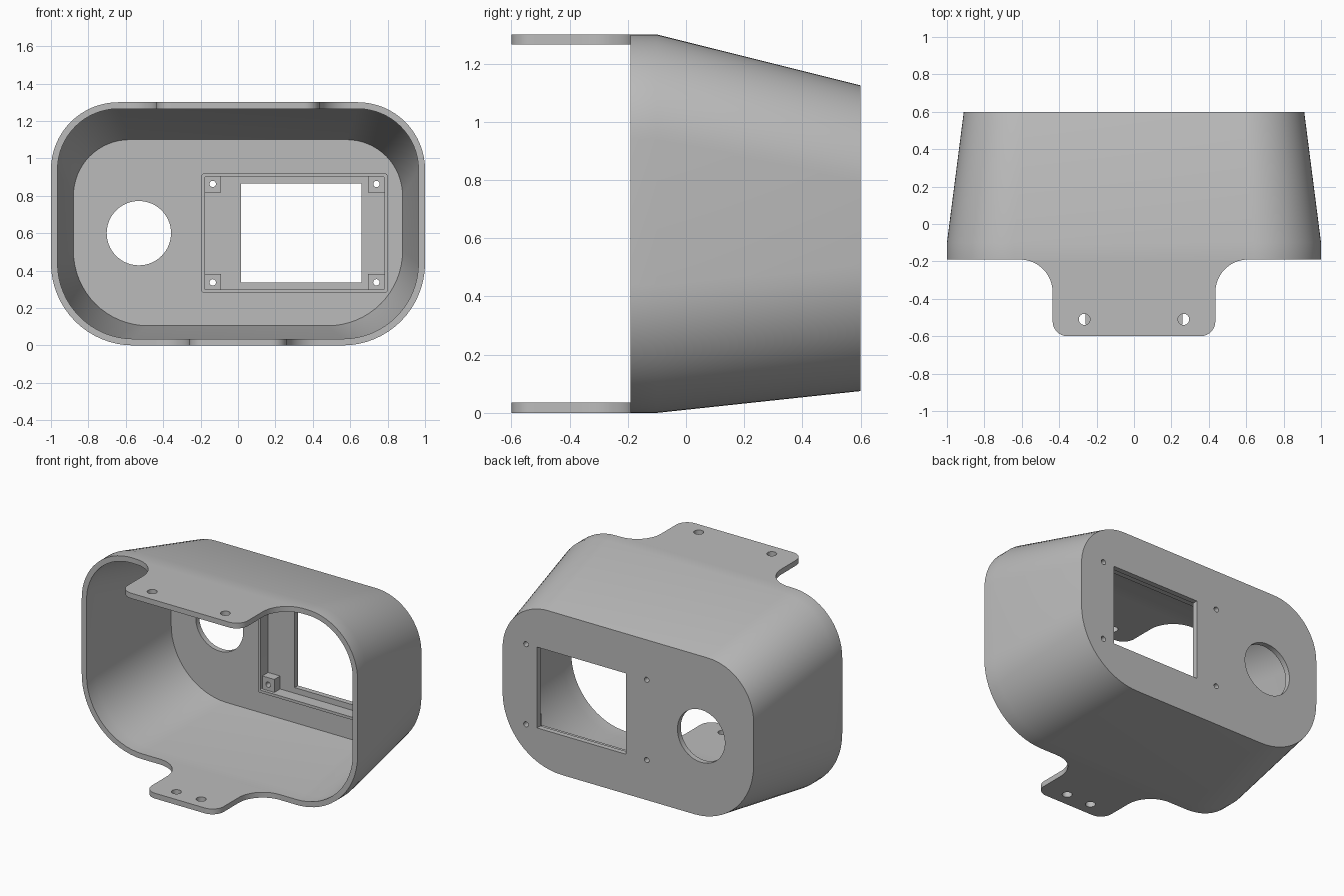
import bpy, bmesh
from math import sin, cos, radians

cube = bpy.data.objects.get("Cube")
if cube:
    bpy.data.objects.remove(cube, do_unlink=True)

grey = bpy.data.materials.new("plain_grey")
grey.use_nodes = True
GREY = (0.5, 0.5, 0.5, 1)
grey.diffuse_color = GREY
grey.node_tree.nodes["Principled BSDF"].inputs["Base Color"].default_value = GREY

FRONT, BEND, FLOOR, BACK = -0.19, -0.1, 0.565, 0.6
WALL, TAB_END, HEIGHT = 0.035, -0.6, 1.3


def arc(cx, cy, r, start, end, steps=16):
    angles = [radians(start + (end - start) * i / steps) for i in range(steps + 1)]
    return [(cx + r * cos(a), cy + r * sin(a)) for a in angles]


def rounded_rect(x0, x1, z0, z1, r_top, r_low, steps=16):
    return (arc(x1 - r_top, z1 - r_top, r_top, 0, 90, steps)
            + arc(x0 + r_top, z1 - r_top, r_top, 90, 180, steps)
            + arc(x0 + r_low, z0 + r_low, r_low, 180, 270, steps)
            + arc(x1 - r_low, z0 + r_low, r_low, 270, 360, steps))


def at_y(points, y):
    return [(x, y, z) for x, z in points]


def at_z(points, z):
    return [(x, y, z) for x, y in points]


def loft(name, rings, caps=(), closed=False):
    """Skin rings of equal length; caps lists the rings filled with a face."""
    bm = bmesh.new()
    loops = [[bm.verts.new(p) for p in ring] for ring in rings]
    pairs = list(zip(loops, loops[1:]))
    if closed:
        pairs.append((loops[-1], loops[0]))
    for a, b in pairs:
        for i in range(len(a)):
            j = (i + 1) % len(a)
            bm.faces.new((a[i], a[j], b[j], b[i]))
    for k in caps:
        bm.faces.new(loops[k])
    bmesh.ops.recalc_face_normals(bm, faces=bm.faces)
    mesh = bpy.data.meshes.new(name)
    bm.to_mesh(mesh)
    bm.free()
    mesh.materials.append(grey)
    obj = bpy.data.objects.new(name, mesh)
    bpy.context.collection.objects.link(obj)
    return obj


def prism(name, ring_a, ring_b):
    return loft(name, [ring_a, ring_b], caps=(0, 1))


def circle(x, y, r, steps=32):
    return arc(x, y, r, 0, 360, steps)[:-1]


def box_outline(x0, x1, z0, z1):
    return [(x0, z0), (x1, z0), (x1, z1), (x0, z1)]


def cut(obj, cutters):
    bpy.context.view_layer.objects.active = obj
    for c in cutters:
        c.hide_render = True
        mod = obj.modifiers.new("cut", 'BOOLEAN')
        mod.operation, mod.solver, mod.object = 'DIFFERENCE', 'EXACT', c
        bpy.ops.object.modifier_apply(modifier=mod.name)


def discard(cutters):
    for c in cutters:
        bpy.data.objects.remove(c, do_unlink=True)


parts = []

# Hollow tapered shell with a thin back wall
mouth_out = rounded_rect(-1, 1, 0, HEIGHT, 0.36, 0.44)
back_out = rounded_rect(-0.91, 0.91, 0.075, 1.125, 0.33, 0.43)
mouth_in = rounded_rect(-1 + WALL, 1 - WALL, WALL, HEIGHT - WALL, 0.325, 0.405)
floor_in = rounded_rect(-0.88, 0.88, 0.105, 1.1, 0.3, 0.4)
shell = loft("shell", [at_y(mouth_out, FRONT), at_y(mouth_out, BEND), at_y(back_out, BACK),
                       at_y(floor_in, FLOOR), at_y(mouth_in, BEND), at_y(mouth_in, FRONT)])
bm = bmesh.new()
bm.from_mesh(shell.data)
n = len(mouth_out)
bm.verts.ensure_lookup_table()
# Replace the strip between the two back rings by two caps, and close the mouth rim
back_ring, floor_ring = bm.verts[2 * n:3 * n], bm.verts[3 * n:4 * n]
strip = [f for f in bm.faces if all(v in back_ring or v in floor_ring for v in f.verts)]
bmesh.ops.delete(bm, geom=strip, context='FACES_ONLY')
loose = [e for e in bm.edges if not e.link_faces]
bmesh.ops.delete(bm, geom=loose, context='EDGES')
bm.verts.ensure_lookup_table()
bm.faces.new(bm.verts[2 * n:3 * n])
bm.faces.new(bm.verts[3 * n:4 * n])
for i in range(n):
    j = (i + 1) % n
    bm.faces.new((bm.verts[i], bm.verts[j], bm.verts[5 * n + j], bm.verts[5 * n + i]))
bmesh.ops.recalc_face_normals(bm, faces=bm.faces)
bm.to_mesh(shell.data)
bm.free()
parts.append(shell)

# Raised frame round the window
outer = rounded_rect(-0.195, 0.8, 0.28, 0.92, 0.015, 0.015, 4)
inner = rounded_rect(-0.177, 0.782, 0.298, 0.902, 0.005, 0.005, 4)
frame_back, frame_front = FLOOR + 0.005, FLOOR - 0.08
parts.append(loft("window_frame", [at_y(outer, frame_back), at_y(outer, frame_front),
                                   at_y(inner, frame_front), at_y(inner, frame_back)],
                  closed=True))

# Window, round opening and screw holes, with a screw post in each frame corner
window = box_outline(0.015, 0.66, 0.335, 0.865)
opening = circle(-0.53, 0.6, 0.172, 64)
cutters = [prism("window_cutter", at_y(window, 0.5), at_y(window, 0.7)),
           prism("opening_cutter", at_y(opening, 0.5), at_y(opening, 0.7))]
for side, x0, x1, hx in (("right", -0.177, -0.09, -0.135), ("left", 0.695, 0.782, 0.74)):
    for level, z0, z1, hz in (("lower", 0.298, 0.383, 0.337), ("upper", 0.817, 0.902, 0.863)):
        outline = box_outline(x0, x1, z0, z1)
        post = prism(f"{level}_{side}_screw_post", at_y(outline, FLOOR - 0.06), at_y(outline, FLOOR))
        hole = circle(hx, hz, 0.017, 20)
        drill = prism("screw_cutter", at_y(hole, 0.4), at_y(hole, 0.7))
        cut(post, [drill])
        cutters.append(drill)
        parts.append(post)
cut(shell, cutters)
discard(cutters)


# Mounting tabs with flared roots, rounded ends and two holes
def tab(name, half, z0, hole_x, flare=0.175, r=0.08):
    right = (arc(half + flare, FRONT - flare, flare, 90, 180)
             + arc(half - r, TAB_END + r, r, 0, -90, 10))
    outline = right + [(-x, y) for x, y in reversed(right)]
    plate = prism(name, at_z(outline, z0), at_z(outline, z0 + WALL))
    drills = []
    for s in (-1, 1):
        hole = circle(s * hole_x, -0.51, 0.03)
        drills.append(prism("tab_cutter", at_z(hole, z0 - 0.1), at_z(hole, z0 + 0.1)))
    cut(plate, drills)
    discard(drills)
    parts.append(plate)


tab("top_tab", 0.435, HEIGHT - WALL, 0.265)
tab("bottom_tab", 0.26, 0, 0.09)

# Smooth curved walls, crisp edges
bpy.ops.object.select_all(action='DESELECT')
for p in parts:
    p.select_set(True)
bpy.context.view_layer.objects.active = shell
bpy.ops.object.shade_smooth_by_angle(angle=radians(25))
